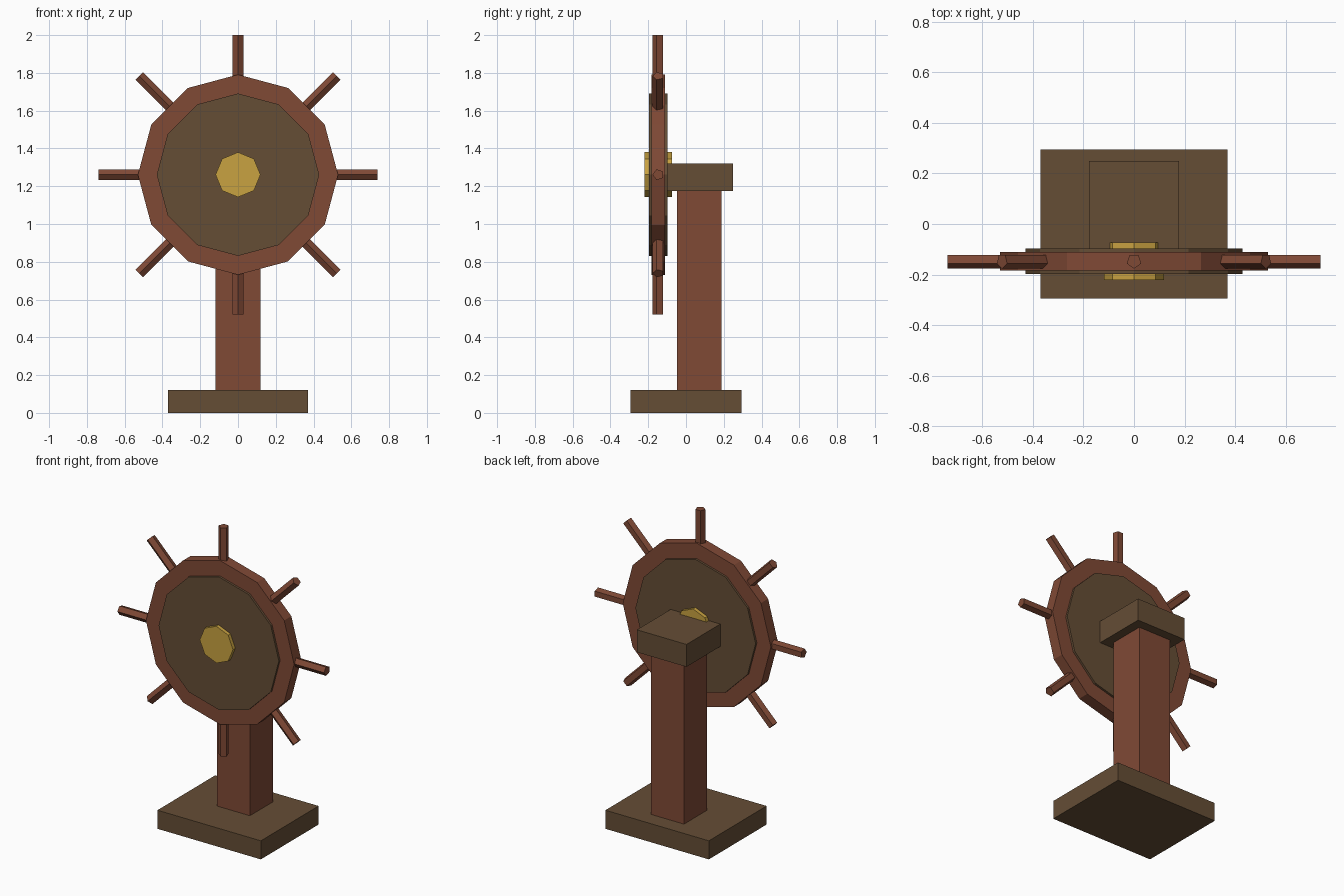
import bpy
from math import pi
from mathutils import Matrix

cube = bpy.data.objects.get("Cube")
if cube:
    bpy.data.objects.remove(cube, do_unlink=True)


def make_material(name, rgb):
    mat = bpy.data.materials.new(name)
    mat.use_nodes = True
    mat.diffuse_color = (*rgb, 1)
    for node in mat.node_tree.nodes:
        if node.type == 'BSDF_PRINCIPLED':
            node.inputs["Base Color"].default_value = (*rgb, 1)
            node.inputs["Roughness"].default_value = 0.8
    return mat


DARK_WOOD = make_material("dark wood", (0.13, 0.075, 0.036))
RED_WOOD = make_material("red wood", (0.215, 0.067, 0.036))
BRASS = make_material("brass", (0.58, 0.36, 0.052))


def finish(name, mat):
    obj = bpy.context.object
    obj.name = obj.data.name = name
    obj.data.materials.append(mat)
    return obj


def block(name, mat, centre, size):
    bpy.ops.mesh.primitive_cube_add(size=1, location=centre)
    obj = finish(name, mat)
    obj.data.transform(Matrix.Diagonal((*size, 1)))
    return obj


def prism(name, mat, sides, radius, depth, rotation):
    bpy.ops.mesh.primitive_cylinder_add(vertices=sides, radius=radius, depth=depth,
                                        location=WHEEL, rotation=rotation)
    return finish(name, mat)


WHEEL = (0, -0.147, 1.261)
POST_Y = 0.071

# Stand: base plate, square post and head block
block("base_plate", DARK_WOOD, (0, 0, 0.06), (0.74, 0.59, 0.12))
block("post", RED_WOOD, (0, POST_Y, 0.648), (0.236, 0.236, 1.056))
block("head_block", DARK_WOOD, (0, POST_Y, 1.248), (0.355, 0.355, 0.145))

# Wheel: stacked discs facing the front, one corner pointing up
facing = (pi / 2, 0, 0)
prism("wheel_rim", RED_WOOD, 12, 0.53, 0.073, facing)
prism("wheel_disc", DARK_WOOD, 12, 0.43, 0.1, facing)
prism("wheel_hub", BRASS, 8, 0.119, 0.148, facing)

# Handles: four rods through the centre give eight grips
for i in range(4):
    rod = prism(f"handle_rod_{i + 1}", RED_WOOD, 5, 0.03, 1.478, (0, i * pi / 4, 0))
    rod.data.transform(Matrix.Rotation(pi, 4, 'Z'))
